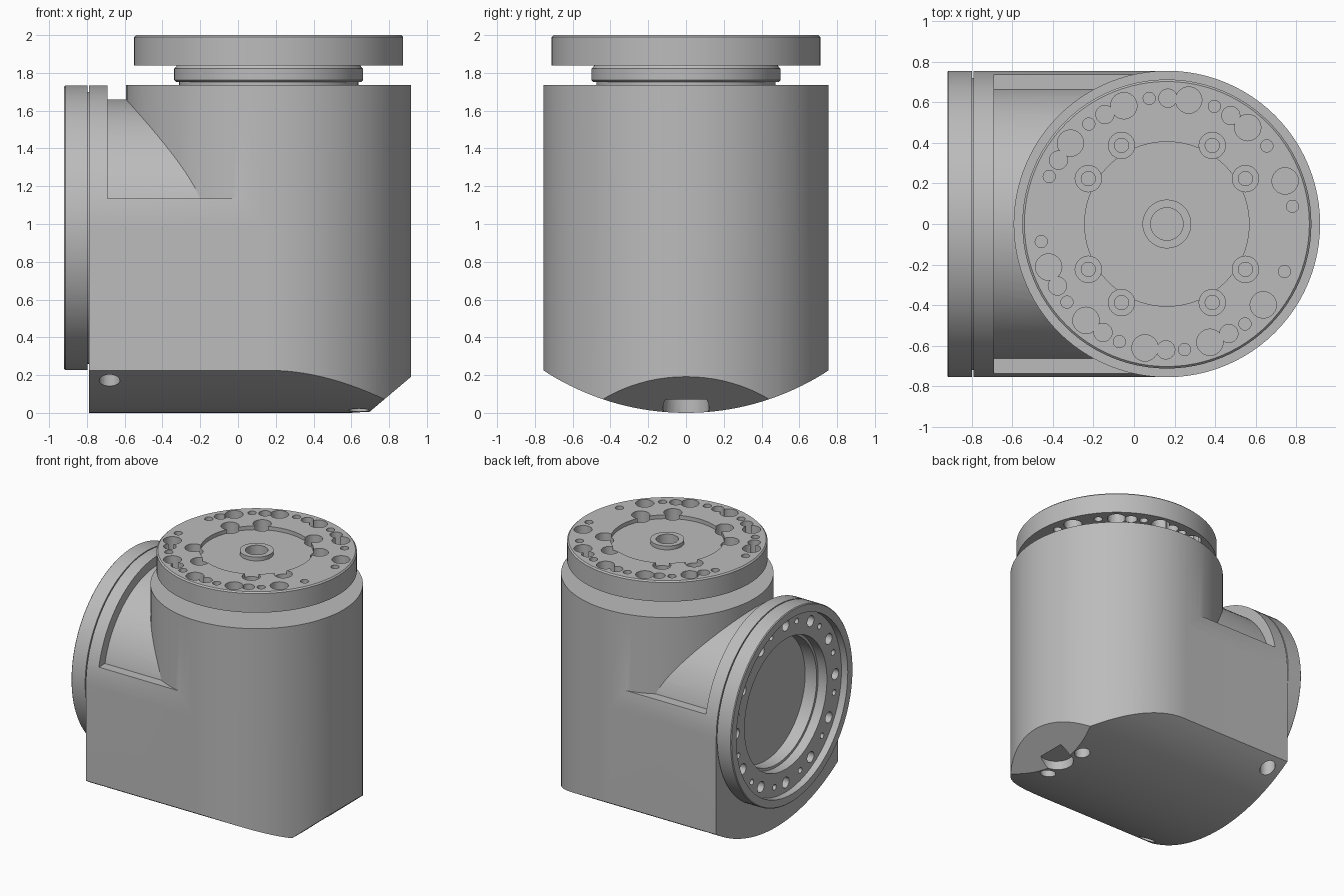
import bpy, bmesh
from math import sin, cos, pi, radians
from mathutils import Matrix, Vector

old = bpy.data.objects.get("Cube")
if old:
    bpy.data.objects.remove(old, do_unlink=True)

CX = 0.162      # vertical axis of the housing
CZ = 0.98       # height of the sideways axis
R = 0.755       # housing radius
SEG = 96

grey = bpy.data.materials.new("machined_grey")
grey.use_nodes = True
colour = (0.5, 0.5, 0.5, 1)
grey.diffuse_color = colour
for node in grey.node_tree.nodes:
    if node.type == "BSDF_PRINCIPLED":
        node.inputs["Base Color"].default_value = colour


def finish(name, bm):
    bmesh.ops.recalc_face_normals(bm, faces=bm.faces)
    mesh = bpy.data.meshes.new(name)
    bm.to_mesh(mesh)
    bm.free()
    mesh.materials.append(grey)
    obj = bpy.data.objects.new(name, mesh)
    bpy.context.collection.objects.link(obj)
    return obj


def lathe(name, profile, axis="z", seg=SEG):
    """Revolve a closed loop of (radius, position) about the upright or sideways axis."""
    bm = bmesh.new()
    if axis == "z":
        centre, direction = Vector((CX, 0, 0)), Vector((0, 0, 1))
        pts = [(CX + r, 0, h) for r, h in profile]
    else:
        centre, direction = Vector((0, 0, CZ)), Vector((1, 0, 0))
        pts = [(h, r, CZ) for r, h in profile]
    vs = [bm.verts.new(p) for p in pts]
    edges = [bm.edges.new((vs[i - 1], vs[i])) for i in range(len(vs))]
    bmesh.ops.spin(bm, geom=vs + edges, cent=centre, axis=direction,
                   angle=2 * pi, steps=seg, use_merge=True)
    bmesh.ops.remove_doubles(bm, verts=bm.verts, dist=0.0001)
    bmesh.ops.dissolve_degenerate(bm, edges=bm.edges, dist=0.0001)
    return finish(name, bm)


def prism(name, pts, place, lo, hi):
    """Extrude a flat outline; place(a, b, t) gives the position at depth t."""
    bm = bmesh.new()
    face = bm.faces.new([bm.verts.new(place(a, b, lo)) for a, b in pts])
    out = bmesh.ops.extrude_face_region(bm, geom=[face])
    shift = Vector(place(0, 0, hi)) - Vector(place(0, 0, lo))
    moved = [v for v in out["geom"] if isinstance(v, bmesh.types.BMVert)]
    bmesh.ops.translate(bm, verts=moved, vec=shift)
    return finish(name, bm)


def drills(name, holes, axis="z", seg=24):
    """One mesh of cylinders, each given as (a, b, radius, low, high)."""
    bm = bmesh.new()
    for a, b, r, lo, hi in holes:
        mid = (lo + hi) / 2
        if axis == "z":
            m = Matrix.Translation((a, b, mid))
        else:
            m = Matrix.Translation((mid, a, b)) @ Matrix.Rotation(pi / 2, 4, "Y")
        bmesh.ops.create_cone(bm, cap_ends=True, segments=seg, radius1=r,
                              radius2=r, depth=hi - lo, matrix=m)
    return finish(name, bm)


def combine(target, tool, operation="DIFFERENCE"):
    tool.hide_render = True
    mod = target.modifiers.new("cut", "BOOLEAN")
    mod.operation, mod.solver, mod.object = operation, "EXACT", tool
    bpy.context.view_layer.objects.active = target
    bpy.ops.object.modifier_apply(modifier=mod.name)
    bpy.data.objects.remove(tool, do_unlink=True)


def along_x(a, b, t):
    return (t, a, b)


def along_y(a, b, t):
    return (a, t, b)


# Sideways arm: straight walls with a round top
W = R - 0.001
arch = [(W * cos(pi * i / 48), CZ + W * sin(pi * i / 48)) for i in range(49)]
housing = prism("housing", arch + [(-W, -0.2), (W, -0.2)], along_x, -0.79, CX)

# Relief behind the rim, leaving a slimmer round top above a flat ledge
relief = prism("relief", [(-1, 1.135), (1, 1.135), (1, 2), (-1, 2)], along_x, -0.69, 0.4)
combine(relief, lathe("slim_core", [(0, -0.9), (0.68, -0.9), (0.68, 0.6), (0, 0.6)], "x"))
combine(housing, relief)

# Upright barrel
combine(housing, lathe("barrel", [(0, -0.2), (R, -0.2), (R, 1.735), (0, 1.735)]), "UNION")

# Curved underside and sloped toe
belly_r = 1.379
belly = drills("belly", [(0, belly_r, belly_r, -2, 2)], "x", 256)
combine(housing, belly, "INTERSECT")
toe = prism("toe", [(0.6, -0.076), (1.0, 0.262), (1.0, -0.3), (0.6, -0.3)], along_y, -1, 1)
combine(housing, toe)

# Side bore and underside holes
combine(housing, drills("bore", [(0, CZ, 0.49, -1, -0.69)], "x", SEG))
feet = [(x, s * y, 0.055, -0.1, top) for s in (-1, 1)
        for x, y, top in ((-0.68, 0.665, 0.3), (0.64, 0.19, 0.12))]
feet.append((0.72, 0, 0.122, -0.1, 0.07))
combine(housing, drills("underside_holes", feet))

# Side flange with groove, raised lip and bolt circle
flange = lathe("side_flange", [
    (0.51, -0.865), (0.69, -0.865), (0.69, -0.92), (0.748, -0.92), (W, -0.914),
    (W, -0.798), (0.72, -0.798), (0.72, -0.775), (0.51, -0.775)], "x")
ring = []
for k in range(12):
    for offset, r in ((0, 0.042), (13, 0.022)):
        a = radians(30 * k + offset)
        ring.append((0.615 * cos(a), CZ + 0.615 * sin(a), r, -1, -0.81))
combine(flange, drills("flange_holes", ring, "x"))

# Stepped neck
neck = lathe("neck", [
    (0, 1.72), (0.475, 1.72), (0.475, 1.752), (0.49, 1.752), (0.5, 1.762),
    (0.5, 1.822), (0.49, 1.832), (0.485, 1.845), (0, 1.845)])

# Top plate with shallow dish and centre boss
plate = lathe("top_plate", [
    (0, 1.84), (0.712, 1.84), (0.712, 1.99), (0.702, 2.0), (0.405, 2.0), (0.405, 1.97),
    (0.12, 1.97), (0.12, 2.0), (0.08, 2.0), (0.08, 1.91), (0, 1.91)])


def polar(angle, dist, r, depth_z):
    a = radians(angle)
    return (CX + dist * cos(a), dist * sin(a), r, depth_z, 2.1)


outer, inner = [], []
for k in range(12):
    outer.append(polar(8 + 30 * k, 0.625, 0.03, 1.7))
    big = 20 + 30 * k
    if big not in (170, 350):
        outer.append(polar(big, 0.62, 0.065, 1.7))
        if big not in (20, 320):
            inner.append(polar(big + 9.5, 0.62, 0.045, 1.7))
    if k % 3:
        outer.append(polar(30 * k, 0.447, 0.065, 1.91))
        inner.append(polar(30 * k, 0.447, 0.035, 1.86))
combine(plate, drills("plate_holes", outer))
combine(plate, drills("plate_slots", inner))

# Smooth shading with crisp edges
for obj in (housing, flange, neck, plate):
    bpy.ops.object.select_all(action="DESELECT")
    obj.select_set(True)
    bpy.context.view_layer.objects.active = obj
    bpy.ops.object.shade_smooth_by_angle(angle=radians(25))
